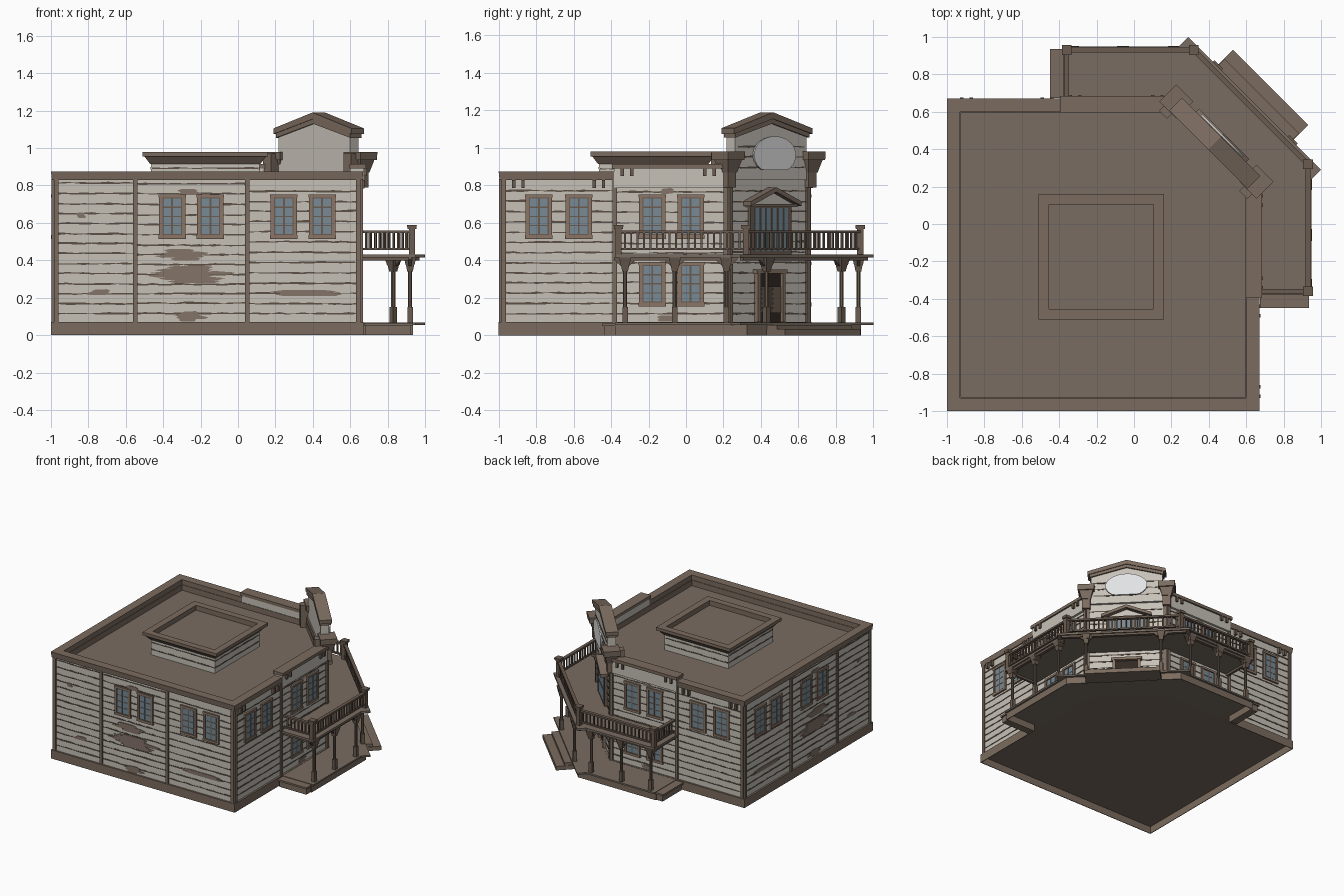
import bpy, bmesh, math, random
from mathutils import Matrix, Vector

if "Cube" in bpy.data.objects:
    bpy.data.objects.remove(bpy.data.objects["Cube"])
random.seed(4)
ROOF_Z = .79

def mat(name, r, g, b):
    m = bpy.data.materials.new(name)
    m.diffuse_color = (*[(c / 255) ** 2.2 for c in (r, g, b)], 1)
    m.use_nodes = True
    m.node_tree.nodes["Principled BSDF"].inputs["Base Color"].default_value = m.diffuse_color
    return m
WALL = mat("weathered paint", 197, 192, 182)
GAP = mat("plank gap brown", 92, 81, 71)
TRIM = mat("trim brown", 122, 107, 95)
ROOF = mat("roof brown", 120, 108, 97)
PATCH = mat("bare wood", 131, 115, 103)
FRAME = mat("window frame brown", 136, 116, 101)
GLASS = mat("glass blue grey", 118, 136, 147)
POST = mat("porch timber", 106, 92, 81)
DARK = mat("dark doorway", 52, 45, 40)
SIGN = mat("sign white", 224, 225, 226)

# Wall frames: local (along, outward, up) -> world
def frame(o, u, n):
    u, n = Vector((*u, 0)).normalized(), Vector((*n, 0)).normalized()
    return Matrix(((u.x, n.x, 0, o[0]), (u.y, n.y, 0, o[1]), (0, 0, 1, 0), (0, 0, 0, 1)))
FRONT = frame((0, -.985), (1, 0), (0, -1))
RIGHT = frame((.655, 0), (0, 1), (1, 0))
CORNER = frame((.44, .44), (-1, 1), (1, 1))
WORLD = Matrix.Identity(4)
SWAP = Matrix(((0, 1, 0, 0), (1, 0, 0, 0), (0, 0, 1, 0), (0, 0, 0, 1)))

def loft(bm, F, low, high):
    a = [bm.verts.new(F @ Vector(p)) for p in low]
    b = [bm.verts.new(F @ Vector(p)) for p in high]
    for i in range(len(a)):
        j = (i + 1) % len(a)
        bm.faces.new((a[i], a[j], b[j], b[i]))
    bm.faces.new(a[::-1]); bm.faces.new(b)

def prism(bm, F, pts, d0, d1):          # outline on the wall, pushed outward
    loft(bm, F, [(a, d0, z) for a, z in pts], [(a, d1, z) for a, z in pts])

def slab(bm, pts, z0, z1):              # plan outline, pushed upward
    loft(bm, WORLD, [(x, y, z0) for x, y in pts], [(x, y, z1) for x, y in pts])

def box(bm, F, a0, a1, d0, d1, z0, z1):
    prism(bm, F, [(a0, z0), (a1, z0), (a1, z1), (a0, z1)], d0, d1)

def taper(bm, F, a, d, h0, z0, h1, z1, n=4):
    k = 1 / math.cos(math.pi / n)
    ring = lambda h, z: [(a + h * k * math.cos(2 * math.pi * (i + .5) / n),
                          d + h * k * math.sin(2 * math.pi * (i + .5) / n), z) for i in range(n)]
    loft(bm, F, ring(h0, z0), ring(h1, z1))

def rim(bm, low, high, inner, z0, z1):  # hollow ring with optional flare
    L = [[bm.verts.new((x, y, z)) for x, y in p] for p, z in
         ((low, z0), (high, z1), (inner, z1), (inner, z0))]
    n = len(low)
    for k in range(4):
        for i in range(n):
            j = (i + 1) % n
            bm.faces.new((L[k][i], L[k][j], L[(k + 1) % 4][j], L[(k + 1) % 4][i]))

def make(name, material, build, mirror=True):
    bm = bmesh.new()
    build(bm)
    if mirror:                          # reflect across the diagonal x = y
        new = bmesh.ops.duplicate(bm, geom=bm.verts[:] + bm.edges[:] + bm.faces[:])["geom"]
        bmesh.ops.transform(bm, matrix=SWAP, verts=[v for v in new if isinstance(v, bmesh.types.BMVert)])
    bmesh.ops.recalc_face_normals(bm, faces=bm.faces[:])
    me = bpy.data.meshes.new(name)
    bm.to_mesh(me); bm.free()
    me.materials.append(material)
    bpy.context.collection.objects.link(bpy.data.objects.new(name, me))

def boxes(name, material, items, mirror=True):
    make(name, material, lambda bm: [box(bm, *i) for i in items], mirror)

def plan(lo, hi, c):
    return [(lo, lo), (hi, lo), (hi, c), (c, hi), (lo, hi)]
def square(lo, hi):
    return [(lo, lo), (hi, lo), (hi, hi), (lo, hi)]
def skirt(e):                           # outline of house plus porch, shrunk by e
    half = [(.67 - e, -1 + e), (.67 - e, -.38 + e), (.935 - e, -.38 + e), (.935 - e, .325 - e * .4)]
    return [(-1 + e, -1 + e)] + half + [(y, x) for x, y in half[::-1]]

# Open-bottomed base skirt, body, roof and parapet
BODY, INNER = plan(-.985, .655, .225), plan(-.93, .60, .20)
make("base_skirt", TRIM, lambda bm: rim(bm, skirt(0), skirt(0), skirt(.005), 0, .062), False)
make("base_floor", TRIM, lambda bm: slab(bm, plan(-1, .67, .23), .058, .07), False)
make("walls", WALL, lambda bm: slab(bm, BODY, .07, ROOF_Z - .01), False)
make("parapet_wall", WALL, lambda bm: rim(bm, BODY, BODY, INNER, ROOF_Z - .01, .835), False)
make("parapet_lining", TRIM, lambda bm: rim(bm, INNER, INNER, plan(-.926, .596, .198), ROOF_Z - .01, .835), False)
make("roof", ROOF, lambda bm: slab(bm, INNER, ROOF_Z - .02, ROOF_Z), False)
make("cornice", TRIM, lambda bm: rim(bm, plan(-.995, .665, .228), plan(-1, .67, .23), INNER, .83, .875), False)
boxes("raised_parapet", WALL, [(RIGHT, -.385, .2, -.055, .018, .79, .895)])
boxes("raised_cornice", TRIM, [(RIGHT, -.395, .2, -.06, .03, .89, .915)])

# Raised roof box
make("roof_box", WALL, lambda bm: slab(bm, square(-.465, .115), ROOF_Z - .01, .93), False)
make("roof_box_cornice", TRIM, lambda bm: (
    rim(bm, square(-.47, .12), square(-.50, .15), square(-.455, .105), .915, .955),
    rim(bm, square(-.51, .16), square(-.51, .16), square(-.455, .105), .955, .98)), False)
make("roof_box_top", ROOF, lambda bm: slab(bm, square(-.46, .11), .93, .94), False)

# Corner boards and brackets
boards = [(FRONT, a - .012, a + .012, 0, .012, .07, .835) for a in (-.973, -.55, .05, .643)]
boards += [(RIGHT, a - .012, a + .012, 0, .012, .07, .835) for a in (-.973, -.38, .213)]
boards += [(CORNER, -.304, -.28, 0, .012, .07, .835)]
boxes("corner_boards", TRIM, boards)
boxes("cornice_brackets", POST,
      [(RIGHT, a - .009, a + .009, 0, .022, .785, .83) for a in (-.92, -.87, -.49, -.44)] +
      [(RIGHT, a - .009, a + .009, 0, .034, .85, .89) for a in (-.34, -.29, .1, .15)])

# Clapboard gaps: ragged thin strips
def gaps(bm, F, a0, a1, z0=.07, z1=.83):
    z = z0 + .045
    while z < z1 - .01:
        n = max(4, int((a1 - a0) / .04))
        xs = [a0 + (a1 - a0) * i / n for i in range(n + 1)]
        up = [(x, z + random.uniform(.001, .008)) for x in xs]
        dn = [(x, z - random.uniform(.001, .006)) for x in xs]
        prism(bm, F, dn + up[::-1], 0, .003)
        z += random.uniform(.05, .058)
def all_gaps(bm):
    for a0, a1 in ((-.96, -.56), (-.54, .04), (.06, .63)):
        gaps(bm, FRONT, a0, a1)
    gaps(bm, RIGHT, -.96, -.39); gaps(bm, RIGHT, -.37, .2)
    gaps(bm, frame((0, -.465), (1, 0), (0, -1)), -.46, .11, ROOF_Z, .92)
    gaps(bm, frame((.115, 0), (0, 1), (1, 0)), -.46, .11, ROOF_Z, .92)
make("plank_gaps", GAP, all_gaps)
make("corner_plank_gaps", GAP, lambda bm: (
    gaps(bm, CORNER, -.28, .28),
    gaps(bm, frame((.453, .453), (-1, 1), (1, 1)), -.25, .25, .85, 1.06)), False)

# Flaked paint: stacked streaks
def patch(bm, F, a, z, w, h):
    n = max(2, round(h / .014))
    for i in range(n):
        t = (i + .5) / n
        half = w / 2 * (1 - .5 * abs(2 * t - 1)) * random.uniform(.75, 1.05)
        c, zz = a + random.uniform(-.08, .08) * w, z + h * (t - .5)
        prism(bm, F, [(c - half, zz), (c - half * .7, zz - .009), (c + half * .8, zz - .008),
                      (c + half, zz + .002), (c + half * .6, zz + .009), (c - half * .6, zz + .008)], 0, .0045)
make("flaked_paint", PATCH, lambda bm: [patch(bm, *p) for p in (
    (FRONT, -.27, .325, .52, .09), (FRONT, -.3, .43, .32, .06), (FRONT, -.27, .765, .18, .03),
    (FRONT, -.26, .1, .2, .05), (FRONT, .35, .225, .56, .03), (FRONT, -.74, .23, .16, .025),
    (FRONT, -.84, .64, .06, .025), (RIGHT, -.1, .77, .12, .025), (RIGHT, -.1, .09, .14, .03))])

# Windows
spots = [(FRONT, a, .52) for a in (-.352, -.148, .245, .45)]
spots += [(RIGHT, a, .52) for a in (-.785, -.572, -.18, .025)]
spots += [(RIGHT, a, .16) for a in (-.18, .025)]
surround, sash, panes = [], [], []
for F, a, z in spots:
    for s in (-1, 1):
        surround.append((F, a + s * .062 - .009, a + s * .062 + .009, 0, .012, z, z + .225))
    surround += [(F, a - .073, a + .073, 0, .014, z + .215, z + .232),
                 (F, a - .073, a + .073, 0, .014, z - .005, z + .014)]
    sash.append((F, a - .055, a + .055, 0, .006, z + .012, z + .217))
    for c in (-1, 1):
        for r in range(4):
            p, q = a + c * .026, z + .02 + r * .049
            panes.append((F, p - .021, p + .021, .006, .008, q, q + .042))
boxes("window_surrounds", FRAME, surround)
boxes("window_sashes", POST, sash)
boxes("window_panes", GLASS, panes)

# Porch deck, balcony floor and steps
PORCH = [(.6, -.38), (.95, -.38), (.95, .24), (1.0, .29)]
PORCH += [(y, x) for x, y in PORCH[::-1]] + [(.2, .6), (.6, .2)]
make("porch_deck", ROOF, lambda bm: slab(bm, PORCH, .055, .068), False)
make("balcony_floor", ROOF, lambda bm: slab(bm, PORCH, .415, .432), False)
boxes("side_steps", TRIM, [(WORLD, .68, .925, -.435, -.38, 0, .05), (WORLD, .675, .935, -.448, -.38, .05, .064)])
boxes("corner_steps", TRIM, [(CORNER, -.28, .28, .27, .345, 0, .055),
                             (CORNER, -.285, .285, .27, .41, 0, .033)], False)

# Porch posts with brackets
def posts(bm):
    for x, y, F in ((.92, -.325, RIGHT), (.92, -.06, RIGHT), (.92, .215, RIGHT), (.83, .43, CORNER)):
        p = F.inverted() @ Vector((x, y, 0))
        a, d = p.x, p.y
        taper(bm, F, a, d, .015, .068, .015, .15)
        taper(bm, F, a, d, .011, .15, .011, .36, 8)
        taper(bm, F, a, d, .015, .34, .022, .375)
        taper(bm, F, a, d, .024, .375, .032, .415)
        for s in (-1, 1):
            prism(bm, F, [(a, .35), (a + s * .06, .405), (a + s * .06, .415), (a, .415)], d - .008, d + .008)
make("porch_posts", POST, posts)
boxes("porch_beams", POST, [(WORLD, .91, .935, -.37, .25, .398, .415), (WORLD, .66, .93, -.37, -.35, .398, .415)])
boxes("corner_beam", POST, [(CORNER, -.47, .47, .255, .28, .398, .415)], False)

# Balcony railing
def rail(bm, p, q):
    u = Vector(q) - Vector(p)
    F, n = frame(p, u, (u.y, -u.x)), round(u.length / .034)
    box(bm, F, 0, u.length, -.013, .013, .545, .56)
    box(bm, F, 0, u.length, -.008, .008, .455, .467)
    for i in range(1, n):
        a = u.length * i / n
        box(bm, F, a - .005, a + .005, -.005, .005, .467, .545)
def newel(bm, x, y):
    taper(bm, WORLD, x, y, .017, .43, .017, .57)
    taper(bm, WORLD, x, y, .024, .568, .026, .588)
make("balcony_railing", POST, lambda bm: (rail(bm, (.93, -.36), (.93, .32)), rail(bm, (.67, -.36), (.93, -.36)),
     newel(bm, .93, -.36), newel(bm, .93, .32)))
make("corner_railing", POST, lambda bm: rail(bm, (.93, .32), (.32, .93)), False)

# Corner entrance with swing doors
boxes("entrance_opening", DARK, [(CORNER, -.085, .085, 0, .006, .07, .33)], False)
boxes("entrance_frame", FRAME, [(CORNER, -.105, -.083, 0, .025, .07, .34), (CORNER, .083, .105, 0, .025, .07, .34),
                                (CORNER, -.115, .115, 0, .03, .33, .352)], False)
boxes("swing_doors", POST, [(CORNER, s * .042 - .038, s * .042 + .038, .006, .015, .12, .26) for s in (-1, 1)] +
      [(CORNER, s * .042 - .026, s * .042 + .026, .015, .02, z, z + .012) for s in (-1, 1)
       for z in (.14, .165, .19, .215, .24)], False)

# Balcony door with small gable
boxes("balcony_door", POST, [(CORNER, -.155, .155, 0, .02, .43, .70)], False)
boxes("balcony_door_glass", GLASS, [(CORNER, x - .015, x + .015, .02, .024, z, z + h) for x in
      (-.11, -.066, -.022, .022, .066, .11) for z, h in ((.45, .1), (.56, .12))], False)
make("balcony_door_gable", TRIM, lambda bm: (
    prism(bm, CORNER, [(-.19, .69), (0, .765), (.19, .69), (.19, .715), (0, .79), (-.19, .715)], 0, .06),
    box(bm, CORNER, -.175, .175, 0, .045, .685, .70)), False)
make("balcony_door_gable_panel", WALL, lambda bm:
     prism(bm, CORNER, [(-.16, .70), (.16, .70), (0, .765)], 0, .025), False)

# False front, its roof, end caps and blank sign
make("false_front", WALL, lambda bm:
     prism(bm, CORNER, [(-.27, .83), (.27, .83), (.27, 1.07), (0, 1.15), (-.27, 1.07)], -.045, .0185), False)
make("false_front_roof", TRIM, lambda bm: (
    prism(bm, CORNER, [(-.28, 1.055), (0, 1.13), (.28, 1.055), (.28, 1.08), (0, 1.16), (-.28, 1.08)], -.055, .03),
    prism(bm, CORNER, [(-.295, 1.075), (0, 1.155), (.295, 1.075), (.295, 1.105), (0, 1.19), (-.295, 1.105)],
          -.06, .036)), False)
def caps(bm):
    for a in (-.304, .304):
        taper(bm, CORNER, a, 0, .03, .79, .03, .87)
        taper(bm, CORNER, a, 0, .034, .87, .052, .935)
        taper(bm, CORNER, a, 0, .062, .935, .064, .98)
        box(bm, CORNER, a - .03, a + .03, -.10, 0, ROOF_Z, .97)
make("false_front_caps", TRIM, caps, False)
oval = [(.158 * math.cos(t * math.pi / 18), max(.882, .962 + .1 * math.sin(t * math.pi / 18))) for t in range(36)]
make("blank_sign", SIGN, lambda bm: prism(bm, CORNER, oval, .04, .05), False)
boxes("sign_brackets", POST, [(CORNER, s * .08 - .01, s * .08 + .01, 0, .041, .91, .93) for s in (-1, 1)], False)
